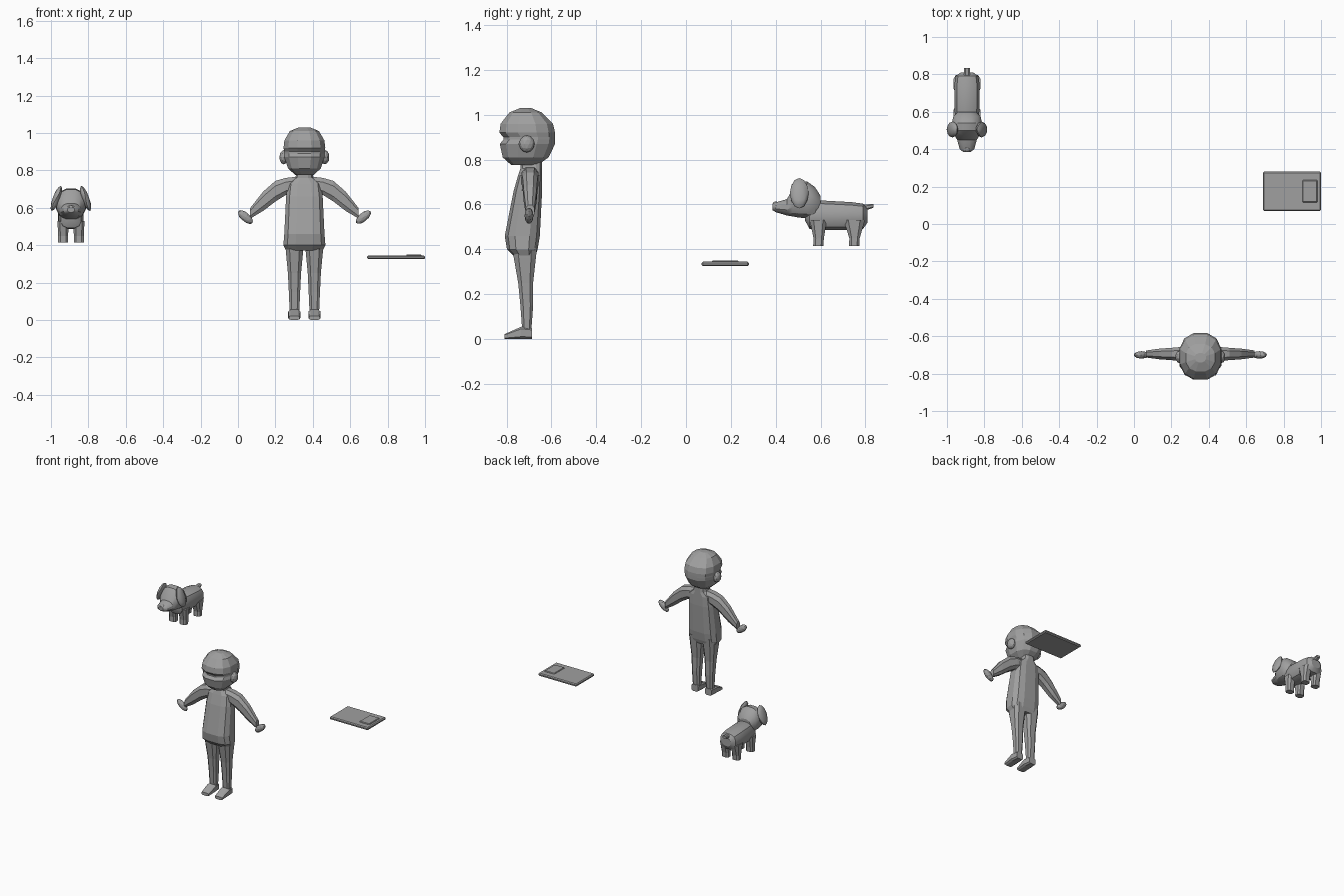
import bpy
import bmesh
import math
from mathutils import Matrix, Vector

default_cube = bpy.data.objects.get("Cube")
if default_cube:
    bpy.data.objects.remove(default_cube)

GREY = (.35, .35, .35, 1)
clay = bpy.data.materials.new("grey_clay")
clay.use_nodes = True
clay.diffuse_color = GREY
clay.node_tree.nodes["Principled BSDF"].inputs["Base Color"].default_value = GREY


def finish(name, bm, smooth=False):
    """Turn a bmesh into a named, grey object."""
    bmesh.ops.recalc_face_normals(bm, faces=bm.faces)
    mesh = bpy.data.meshes.new(name)
    bm.to_mesh(mesh)
    bm.free()
    mesh.materials.append(clay)
    obj = bpy.data.objects.new(name, mesh)
    bpy.context.collection.objects.link(obj)
    if smooth:
        bpy.ops.object.select_all(action="DESELECT")
        obj.select_set(True)
        bpy.context.view_layer.objects.active = obj
        bpy.ops.object.shade_smooth_by_angle(angle=math.radians(32))
    return obj


def rounded(value, power):
    return math.copysign(abs(value) ** (2 / power), value)


def loft(name, axis, middle, rings, offset=0, side=1, sides=12, power=2.6, smooth=False):
    """Skin rounded sections; each ring is (position, half width, low, high)."""
    bm = bmesh.new()
    loops = []
    for position, half_width, low, high in rings:
        loop = []
        for step in range(sides):
            angle = math.tau * (step + .5) / sides
            across = offset + half_width * rounded(math.cos(angle), power)
            height = (low + high + (high - low) * rounded(math.sin(angle), power)) / 2
            if axis == "x":
                x, y, z = position, across, height
            elif axis == "y":
                x, y, z = across, position, height
            else:
                x, y, z = across, height, position
            loop.append(bm.verts.new((middle + side * x, y, z)))
        loops.append(loop)
    for lower, upper in zip(loops, loops[1:]):
        for step in range(sides):
            after = (step + 1) % sides
            bm.faces.new((lower[step], lower[after], upper[after], upper[step]))
    bm.faces.new(loops[0])
    bm.faces.new(loops[-1])
    return finish(name, bm, smooth)


def blob(name, middle, centre, radii, side=1, tilt=0, smooth=False):
    """A faceted ellipsoid, tilted about the y axis."""
    x, y, z = centre
    place = Matrix.Translation((middle + side * x, y, z))
    turn = Matrix.Rotation(side * math.radians(tilt), 4, "Y")
    stretch = Matrix.Diagonal(Vector(radii).to_4d())
    bm = bmesh.new()
    bmesh.ops.create_icosphere(bm, subdivisions=2, radius=1, matrix=place @ turn @ stretch)
    return finish(name, bm, smooth)


def box(name, centre, size, bevel):
    """A block with chamfered edges."""
    bm = bmesh.new()
    place = Matrix.Translation(centre) @ Matrix.Diagonal(Vector(size).to_4d())
    bmesh.ops.create_cube(bm, size=1, matrix=place)
    chamfer = finish(name, bm).modifiers.new("chamfer", "BEVEL")
    chamfer.width = bevel


def pair(build, name, *shape, **options):
    """Build a part on the left and its mirror on the right."""
    for label, side in (("left", 1), ("right", -1)):
        build(f"{label}_{name}", *shape, side=side, **options)


KID = .355
DOG = -.893

# Child: torso rising into the neck
loft("child_torso", "z", KID, [
    (.37, .1, -.77, -.67),
    (.4, .115, -.8, -.66),
    (.46, .11, -.81, -.65),
    (.66, .1, -.77, -.64),
    (.73, .09, -.75, -.64),
    (.76, .05, -.74, -.64),
    (.8, .04, -.74, -.64),
], power=3)

# Child: head with a band sunk in below the brow
loft("child_head", "z", KID, [
    (.775, .05, -.78, -.66),
    (.81, .09, -.82, -.61),
    (.87, .11, -.834, -.58),
    (.89, .11, -.817, -.58),
    (.9, .11, -.817, -.58),
    (.92, .115, -.836, -.58),
    (.96, .11, -.83, -.59),
    (1.01, .08, -.79, -.64),
    (1.03, .03, -.74, -.69),
], power=2.4)
pair(blob, "child_ear", KID, (.11, -.71, .87), (.024, .035, .038))

# Child: limbs
pair(loft, "child_arm", "x", KID, [
    (.03, .04, .68, .77),
    (.1, .04, .665, .762),
    (.155, .035, .63, .747),
    (.22, .03, .58, .69),
    (.29, .02, .54, .6),
], offset=-.695, sides=8)
pair(blob, "child_hand", KID, (.315, -.7, .55), (.024, .02, .05), tilt=50)
pair(loft, "child_leg", "z", KID, [
    (.02, .026, -.73, -.69),
    (.15, .032, -.74, -.68),
    (.25, .037, -.75, -.68),
    (.36, .048, -.77, -.667),
    (.42, .052, -.78, -.66),
], offset=.053, sides=8, power=3)
pair(loft, "child_foot", "y", KID, [
    (-.686, .028, 0, .05),
    (-.735, .034, 0, .056),
    (-.81, .03, 0, .022),
], offset=.054, sides=8, power=4)

# Dog: body and tail
loft("dog_body", "y", DOG, [
    (.53, .03, .53, .58),
    (.55, .056, .49, .605),
    (.6, .068, .485, .62),
    (.74, .07, .485, .612),
    (.79, .063, .49, .605),
    (.81, .035, .52, .58),
], smooth=True)
loft("dog_tail", "y", DOG, [
    (.78, .02, .565, .6),
    (.835, .016, .585, .603),
], sides=8)

# Dog: head with muzzle, nose and drooping ears
loft("dog_head", "y", DOG, [
    (.385, .02, .575, .603),
    (.4, .04, .565, .61),
    (.45, .054, .55, .625),
    (.475, .07, .545, .67),
    (.5, .08, .54, .7),
    (.54, .083, .535, .705),
    (.575, .075, .535, .68),
    (.6, .05, .55, .64),
], power=2.3, smooth=True)
blob("dog_nose", DOG, (0, .4, .6), (.022, .015, .014))
pair(blob, "dog_ear", DOG, (.078, .505, .65), (.02, .042, .072), tilt=-20, smooth=True)

# Dog: stubby legs, wider where they meet the body
for place, back, spread in (("front", .59, .04), ("back", .75, .05)):
    pair(loft, f"dog_{place}_leg", "z", DOG, [
        (.415, .028, back - .024, back + .024),
        (.45, .028, back - .023, back + .026),
        (.53, .032, back - spread, back + spread),
    ], offset=.042, sides=8, power=3)

# Flat slab with a low raised strip near one end
box("slab", (.845, .175, .335), (.31, .21, .02), .006)
box("slab_strip", (.94, .175, .345), (.08, .12, .012), .004)
